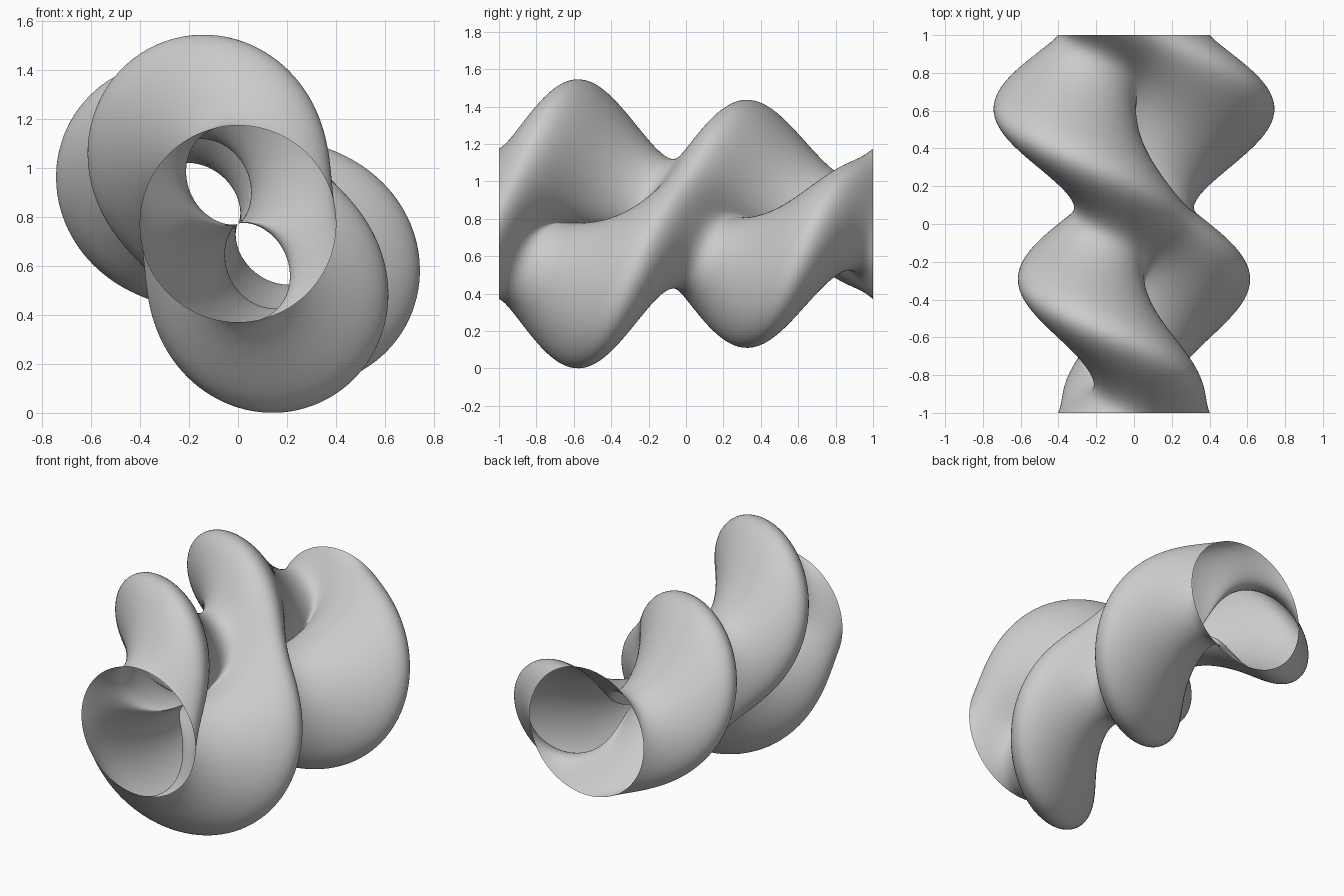
import bpy, bmesh
from math import sin, cos, pi, radians

if "Cube" in bpy.data.objects:
    bpy.data.objects.remove(bpy.data.objects["Cube"])

R = 0.402            # mean tube radius
CZ = 0.773           # height of the tube axis
SIDES, RINGS = 160, 200


def radius(a, y):
    # two-lobed wave that twists along y and fades to a circle at both ends
    twist = radians(175 + 120 * y)
    return R - R * sin(pi * y) * cos(2 * (a - twist))


# open twisted tube, ring by ring
bm = bmesh.new()
rings = []
for j in range(RINGS + 1):
    y = -1 + 2 * j / RINGS
    ring = []
    for i in range(SIDES):
        a = 2 * pi * i / SIDES
        r = radius(a, y)
        ring.append(bm.verts.new((r * cos(a), y, CZ + r * sin(a))))
    rings.append(ring)

for lower, upper in zip(rings, rings[1:]):
    for i in range(SIDES):
        k = (i + 1) % SIDES
        f = bm.faces.new((lower[i], upper[i], upper[k], lower[k]))
        f.smooth = True
bmesh.ops.recalc_face_normals(bm, faces=bm.faces)

mesh = bpy.data.meshes.new("twisted_tube")
bm.to_mesh(mesh)
bm.free()
bpy.context.collection.objects.link(bpy.data.objects.new("twisted_tube", mesh))
